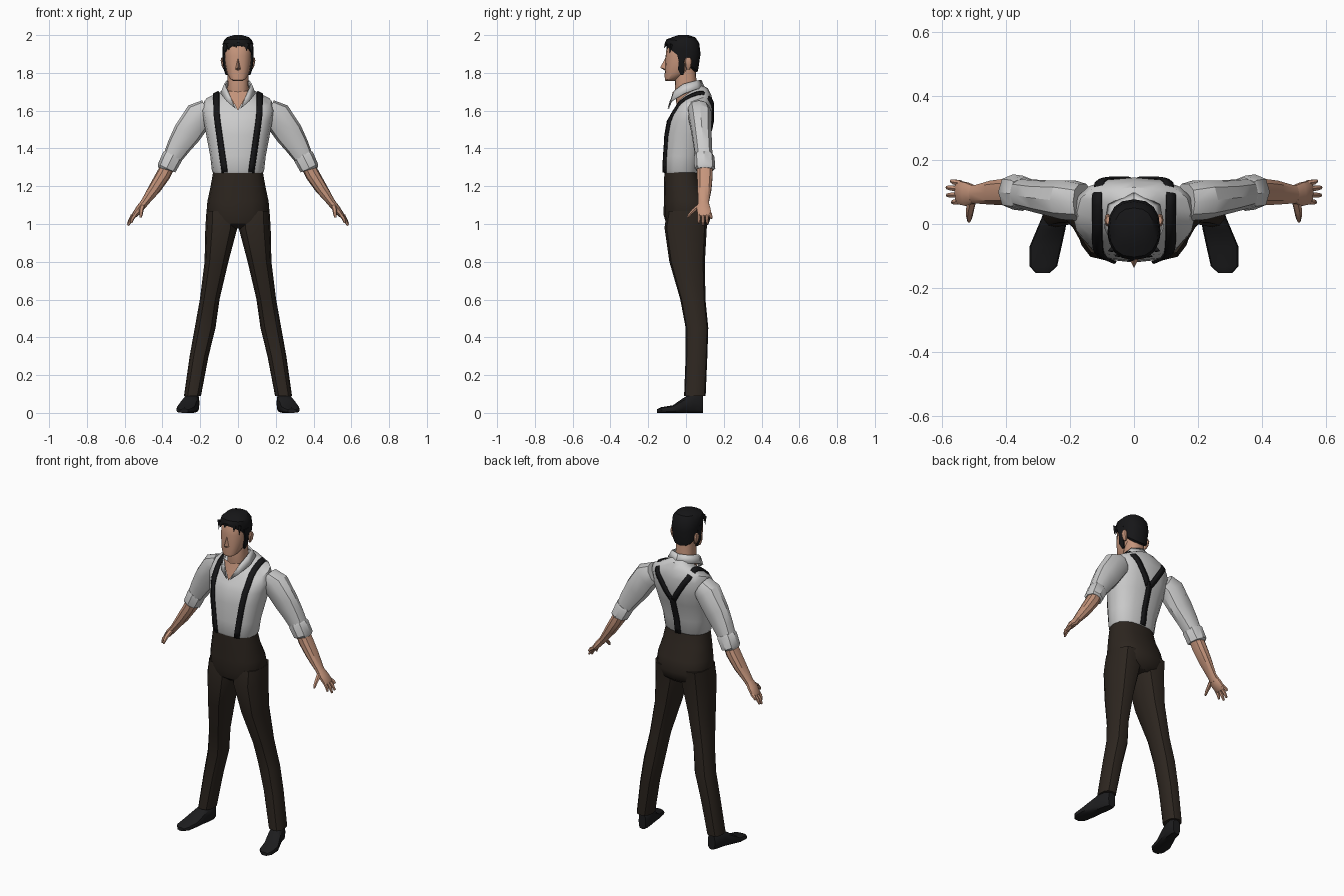
import bpy, bmesh
from math import sin, cos, pi, radians
from mathutils import Vector as V
from mathutils.bvhtree import BVHTree


def material(name, r, g, b):
    m = bpy.data.materials.new(name)
    m.diffuse_color = (r, g, b, 1)
    return m


SKIN = material("skin", .56, .30, .20)
CLOTH = material("dark_cloth", .026, .019, .014)
BLACK = material("black", .008, .008, .009)
LEATHER = material("leather", .012, .012, .013)


def build(name, verts, faces, mat=None, mirror=False, thick=0, angle=35):
    me = bpy.data.meshes.new(name)
    me.from_pydata([tuple(v) for v in verts], [], faces)
    bm = bmesh.new()
    bm.from_mesh(me)
    bmesh.ops.recalc_face_normals(bm, faces=bm.faces)
    bm.to_mesh(me)
    bm.free()
    me.shade_smooth()
    me.set_sharp_from_angle(angle=radians(angle))
    ob = bpy.data.objects.new(name, me)
    bpy.context.collection.objects.link(ob)
    if mat:
        me.materials.append(mat)
    if thick:
        s = ob.modifiers.new("Solidify", 'SOLIDIFY')
        s.thickness, s.offset = thick, 0
    if mirror:
        ob.modifiers.new("Mirror", 'MIRROR').use_clip = False
    return ob


def loft(name, rings, mat=None, mirror=False, angle=35):
    n = len(rings[0])
    faces = [(i * n + j, i * n + (j + 1) % n, (i + 1) * n + (j + 1) % n, (i + 1) * n + j)
             for i in range(len(rings) - 1) for j in range(n)]
    faces += [tuple(range(n)), tuple(range((len(rings) - 1) * n, len(rings) * n))]
    return build(name, [v for r in rings for v in r], faces, mat, mirror, 0, angle)


def unit_ring(n, e):
    f = lambda c: (1 if c >= 0 else -1) * abs(c) ** (2 / e)
    return [(f(cos(2 * pi * i / n)), f(sin(2 * pi * i / n))) for i in range(n)]


def level(z, cx, hx, yf, yb, tilt=0, n=16, e=2.4):
    """Horizontal ring; tilt raises the back and lowers the front."""
    return [V((cx + hx * a, (yf + yb) / 2 + (yb - yf) / 2 * b, z + tilt * b)) for a, b in unit_ring(n, e)]


def limb(name, pts, mat=None, n=10, e=2.3):
    """Mirrored tube along points (x, y, z, half width, half depth)."""
    rings = []
    for i, (x, y, z, w, d) in enumerate(pts):
        p, q = pts[max(i - 1, 0)], pts[min(i + 1, len(pts) - 1)]
        t = V((q[0] - p[0], 0, q[2] - p[2])).normalized()
        side = V((-t.z, 0, t.x))
        rings.append([V((x, y, z)) + side * w * a + V((0, d * b, 0)) for a, b in unit_ring(n, e)])
    return loft(name, rings, mat, True)


# Shirt body
torso = loft("shirt_body", [level(*r) for r in (
    (1.265, 0, .128, -.112, .065), (1.28, 0, .138, -.12, .075), (1.36, 0, .147, -.119, .085),
    (1.47, 0, .168, -.115, .118), (1.545, 0, .182, -.102, .14),
    (1.605, 0, .192, -.084, .145, .03), (1.65, 0, .178, -.06, .133, .035),
    (1.685, 0, .10, -.04, .115, .035), (1.70, 0, .06, -.03, .08, .035))])

# Sleeves and rolled cuffs
limb("sleeve", [(.16, .068, 1.60, .062, .06), (.205, .075, 1.575, .078, .064),
                (.27, .083, 1.48, .075, .054), (.315, .09, 1.41, .062, .05), (.36, .097, 1.33, .046, .046)])
limb("sleeve_cuff", [(.343, .095, 1.365, .05, .05), (.348, .096, 1.355, .055, .055),
                     (.378, .1, 1.295, .051, .055), (.38, .1, 1.288, .044, .047)], None, 8)

# Forearms, palms, fingers and thumbs
limb("forearm", [(.36, .098, 1.33, .036, .04), (.395, .1, 1.26, .038, .043), (.44, .098, 1.19, .033, .039),
                 (.49, .093, 1.12, .022, .03), (.512, .092, 1.09, .02, .03)], SKIN)
limb("palm", [(.50, .092, 1.11, .019, .029), (.522, .093, 1.08, .02, .038),
              (.545, .098, 1.05, .016, .038), (.552, .099, 1.04, .01, .034)], SKIN)
for k, (y, y2, x2, z2) in enumerate(((.070, .068, .566, 1.005), (.09, .09, .582, .992),
                                     (.11, .114, .583, 1.0), (.128, .134, .57, 1.03))):
    limb("finger_%d" % (k + 1), [(.54, y, 1.055, .01, .009), ((.54 + x2) / 2 + .006, (y + y2) / 2, (1.055 + z2) / 2, .01, .009),
                                 (x2, y2, z2, .006, .006)], SKIN, 6)
limb("thumb", [(.505, .075, 1.10, .014, .016), (.512, .045, 1.075, .013, .016),
               (.514, .022, 1.053, .010, .011), (.515, .01, 1.035, .006, .006)], SKIN, 6)

# Trousers: hips and legs
loft("trouser_hips", [level(*r) for r in (
    (1.285, 0, .13, -.114, .066), (1.2, 0, .145, -.117, .085), (1.12, 0, .162, -.117, .12),
    (1.05, 0, .168, -.119, .135), (1.0, 0, .145, -.105, .12), (.975, 0, .09, -.07, .09))], CLOTH)
loft("trouser_leg", [level(*r, 0, 12, 2.5) for r in (
    (1.07, .09, .077, -.10, .12), (.98, .088, .085, -.114, .11), (.8, .114, .063, -.088, .10),
    (.6, .150, .052, -.03, .103), (.45, .174, .055, -.002, .118), (.3, .206, .05, -.002, .113),
    (.09, .241, .045, -.01, .104))], CLOTH, True)

# Shoes, cross-sections from toe to heel
loft("shoe", [[V((cx + w * a, y, h / 2 + h / 2 * b)) for a, b in unit_ring(12, 3.2)] for y, cx, w, h in (
    (-.153, .285, .022, .02), (-.132, .283, .043, .03), (-.07, .276, .05, .04), (-.02, .26, .045, .075),
    (.02, .248, .04, .1), (.065, .24, .036, .105), (.09, .237, .024, .09))], LEATHER, True)

# Neck, open collar skin and collar
loft("neck", [level(*r) for r in ((1.63, 0, .05, -.05, .07), (1.70, 0, .058, -.058, .065),
                                  (1.76, 0, .055, -.058, .055), (1.84, 0, .055, -.05, .05))], SKIN)
build("open_neckline", [(0, -.093, 1.60), (.03, -.078, 1.655), (.06, -.05, 1.705), (0, -.07, 1.70)],
      [(0, 1, 2, 3)], SKIN, True)
low = [(.012, -.094, 1.61), (.06, -.078, 1.65), (.09, -.01, 1.69), (.078, .06, 1.715), (0, .1, 1.715)]
high = [(.03, -.082, 1.65), (.055, -.06, 1.705), (.07, -.015, 1.74), (.058, .05, 1.757), (0, .078, 1.762)]
build("shirt_collar", low + high, [(i, i + 1, i + 6, i + 5) for i in range(4)], None, True, .008)

# Head, nose and ears
loft("head", [level(*r) for r in (
    (1.758, 0, .026, -.108, -.06), (1.772, 0, .044, -.112, -.02, .01), (1.80, 0, .06, -.113, .03, .01),
    (1.85, 0, .07, -.11, .055), (1.89, 0, .073, -.108, .065), (1.95, 0, .073, -.1, .065),
    (1.975, 0, .06, -.08, .05))], SKIN)
build("nose", [(0, -.106, 1.885), (0, -.137, 1.828), (.017, -.103, 1.818), (-.017, -.103, 1.818), (0, -.108, 1.81)],
      [(0, 1, 2), (0, 3, 1), (1, 4, 2), (1, 3, 4)], SKIN)
loft("ear", [level(z, x, .011 * s, .012 - .02 * s, .012 + .02 * s, 0, 8) for z, x, s in (
    (1.818, .073, .4), (1.835, .077, .8), (1.865, .081, 1), (1.882, .081, .6))], SKIN, True)

# Hair cap, sideburns and fringe
loft("hair", [level(*r) for r in (
    (1.872, 0, .07, -.095, .05, -.07), (1.876, 0, .077, -.107, .063, -.068), (1.93, 0, .082, -.112, .077, -.03),
    (1.968, 0, .077, -.103, .07, -.01), (1.988, 0, .06, -.075, .05), (2.0, 0, .022, -.04, .015))], BLACK)
loft("sideburn", [level(*r, 0, 6) for r in (
    (1.92, .075, .008, -.055, .005), (1.86, .073, .008, -.04, -.008), (1.82, .067, .009, -.045, -.005),
    (1.79, .06, .006, -.03, -.012))], BLACK, True)
for x, w, z in ((.07, .012, 1.90), (.045, .014, 1.915), (-.01, .012, 1.93), (-.048, .014, 1.92), (-.07, .012, 1.895)):
    y = -.114 + 6 * x * x
    build("fringe_lock", [(x - w, y, 1.955), (x + w, y, 1.955), (x, y - .003, z), (x, y + .015, 1.95)],
          [(0, 1, 2), (0, 2, 3), (1, 3, 2), (0, 3, 1)], BLACK)

# Suspenders, projected on to the shirt
tree = BVHTree.FromPolygons([v.co for v in torso.data.vertices], [tuple(p.vertices) for p in torso.data.polygons])


def strap(name, rays, half, mirror):
    hits = [tree.ray_cast(V(o), V(d)) for o, d in rays]
    hits = [(h[0], h[1]) for h in hits if h[0] is not None]
    verts = []
    for i, (p, nrm) in enumerate(hits):
        t = hits[min(i + 1, len(hits) - 1)][0] - hits[max(i - 1, 0)][0]
        side = t.cross(nrm).normalized() * half
        verts += [p + nrm * .006 + side, p + nrm * .006 - side]
    build(name, verts, [(2 * i, 2 * i + 1, 2 * i + 3, 2 * i + 2) for i in range(len(hits) - 1)],
          BLACK, mirror, .008)


lerp = lambda a, b, t: a + (b - a) * t
T = [i / 8 for i in range(9)]
front = [((lerp(.068, .112, t), -1, lerp(1.275, 1.58, t)), (0, 1, 0)) for t in T]
over = [((.113, y, 3), (0, 0, -1)) for y in (-.03, 0, .03, .06, .085)]
back = [((lerp(.105, .006, t), 1, lerp(1.655, 1.50, t)), (0, -1, 0)) for t in T]
strap("suspender", front + over + back, .016, True)
strap("suspender_back", [((0, 1, lerp(1.52, 1.275, t)), (0, -1, 0)) for t in T], .017, False)
